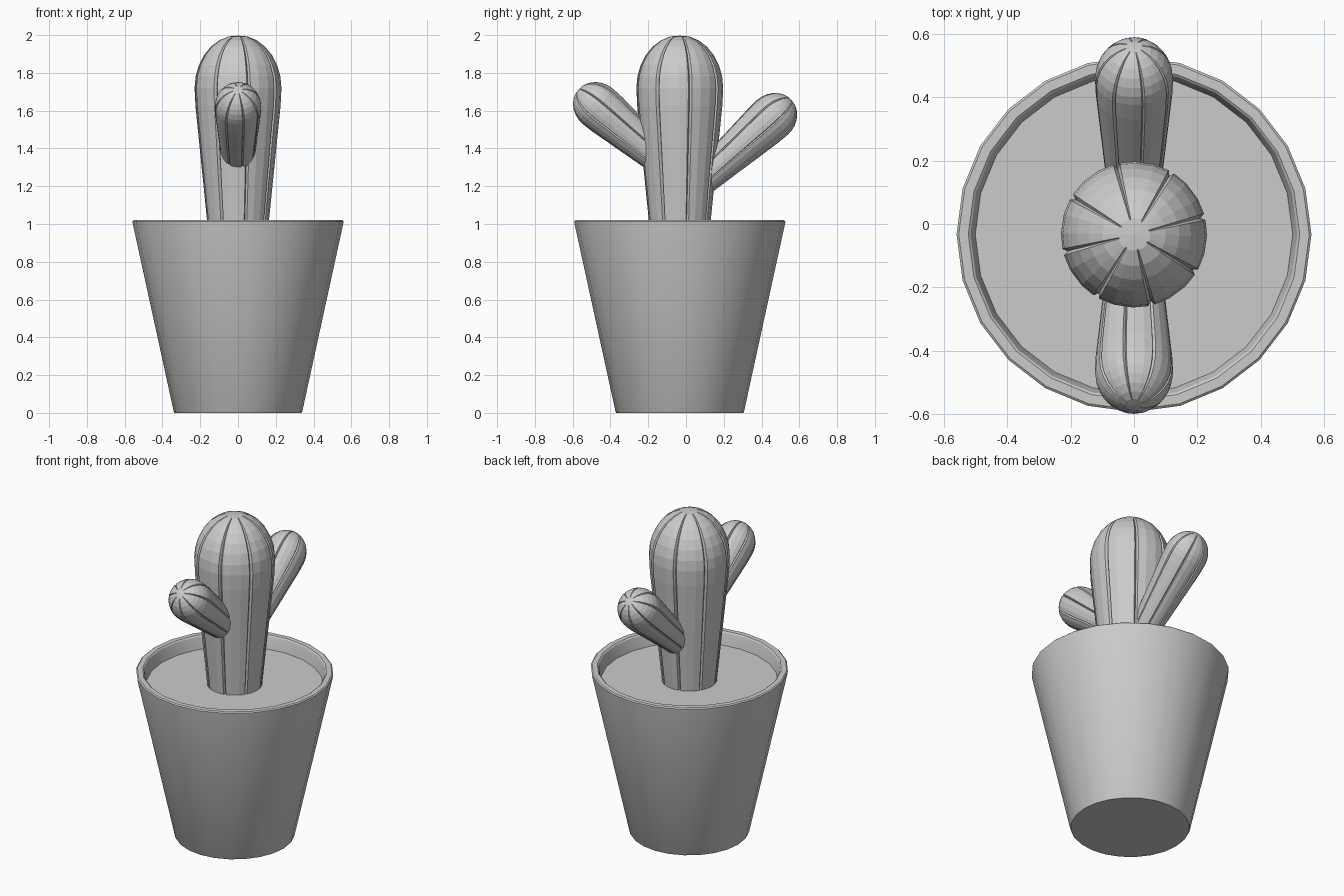
import bpy, bmesh
from math import sin, cos, pi, radians
from mathutils import Vector

if "Cube" in bpy.data.objects:
    bpy.data.objects.remove(bpy.data.objects["Cube"])

CY = -0.033  # pot and trunk axis in y


def lathe(name, profile, angles, depth=0.0, smooth=False):
    """Revolve (r, z) points; angles = list of (angle, is_groove). r = 0 makes a pole."""
    bm = bmesh.new()
    rings = []
    for r, z in profile:
        if r == 0:
            rings.append([bm.verts.new((0, 0, z))] * len(angles))
        else:
            ring = []
            for a, groove in angles:
                q = r - (min(depth, r * 0.12) if groove else 0)
                ring.append(bm.verts.new((q * cos(a), q * sin(a), z)))
            rings.append(ring)
    n = len(angles)
    for lo, hi in zip(rings, rings[1:]):
        for i in range(n):
            j = (i + 1) % n
            bm.faces.new(list(dict.fromkeys((lo[i], lo[j], hi[j], hi[i]))))
    bmesh.ops.recalc_face_normals(bm, faces=bm.faces)
    me = bpy.data.meshes.new(name)
    bm.to_mesh(me)
    bm.free()
    ob = bpy.data.objects.new(name, me)
    bpy.context.collection.objects.link(ob)
    if smooth:
        bpy.context.view_layer.objects.active = ob
        ob.select_set(True)
        bpy.ops.object.shade_smooth_by_angle(angle=radians(30))
        ob.select_set(False)
    return ob


def cactus(name, r_base, r_top, length, dome, depth, phase=14):
    """Tapered ribbed stem with a domed tip; origin sits at the dome's equator."""
    angles = []
    for k in range(8):
        for off in (0, 2.6, 15, 30, 42.4):
            angles.append((radians(phase + 45 * k + off), off == 0))
    prof = [(0, -length), (r_base, -length), (r_top * 0.98, -length * 0.12)]
    prof += [(r_top * cos(t * pi / 14), dome * sin(t * pi / 14)) for t in range(7)]
    prof.append((0, dome * 0.99))
    return lathe(name, prof, angles, depth)


# Pot: outer wall, softened rim, inner wall down to the soil
circle = [(2 * pi * i / 24, False) for i in range(24)]
pot = lathe("pot", [(0, 0), (0.336, 0), (0.34, 0.006), (0.558, 1.005), (0.559, 1.014),
                    (0.552, 1.02), (0.522, 1.02), (0.515, 1.014), (0.512, 1.005),
                    (0.498, 0.93)], circle, smooth=True)
soil = lathe("soil", [(0.5, 0.94), (0, 0.94)], circle)
pot.location.y = soil.location.y = CY

# Main stem
trunk = cactus("cactus_trunk", 0.155, 0.23, 0.79, 0.28, 0.014)
trunk.location = (0, CY, 1.72)

# Side arms: (name, dome centre y, z, axis direction sign, elevation)
for name, y, z, s, elev in (("front_arm", -0.466, 1.622, -1, 40),
                            ("back_arm", 0.457, 1.564, 1, 42)):
    arm = cactus(name, 0.078, 0.123, 0.53, 0.138, 0.008)
    arm.location = (0, y, z)
    arm.rotation_euler.x = -s * radians(90 - elev)
